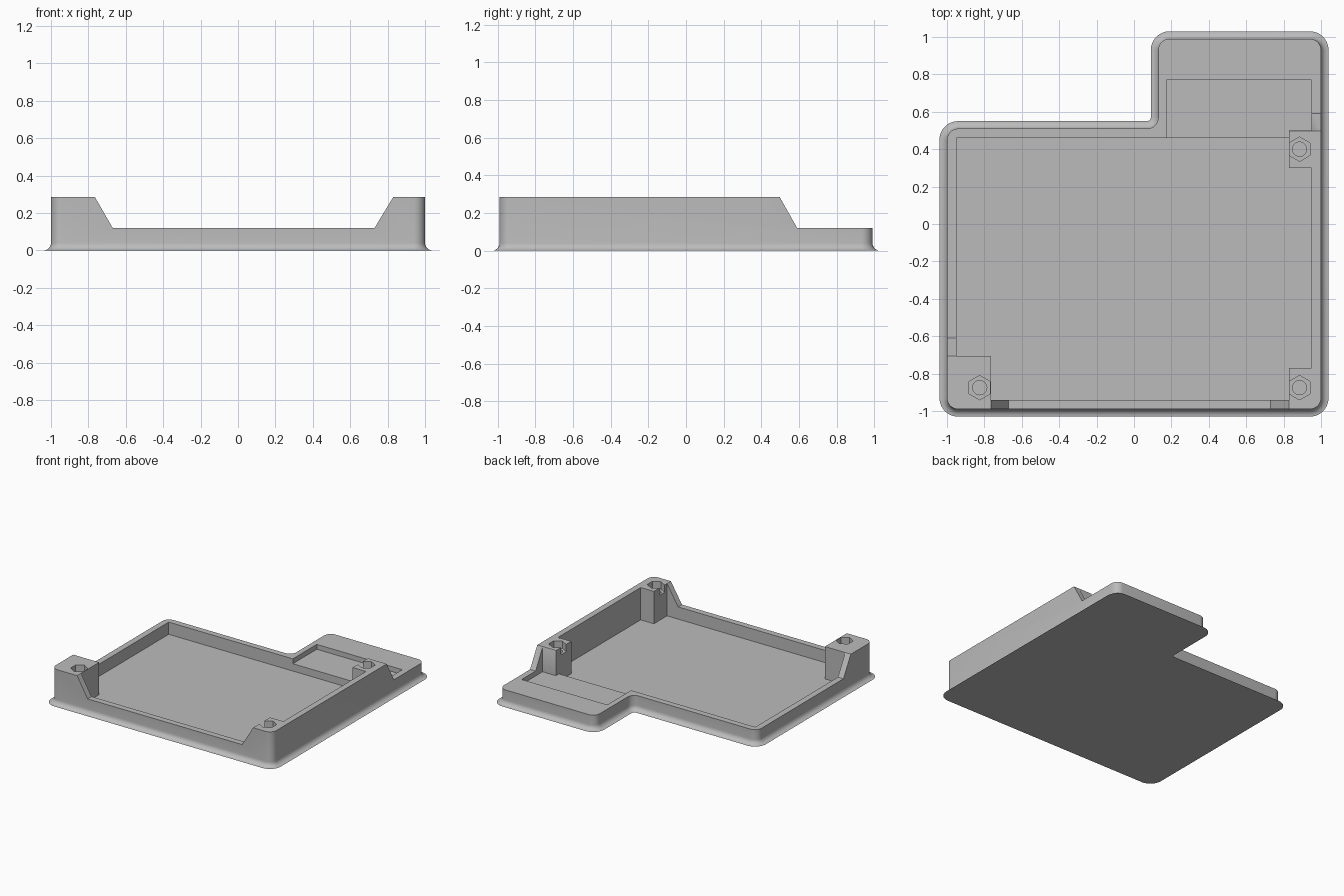
import bpy
import bmesh
from mathutils import Matrix

cube = bpy.data.objects.get("Cube")
if cube:
    bpy.data.objects.remove(cube, do_unlink=True)

TOP, RIM, FLOOR, SHELF = 0.285, 0.12, 0.02, 0.08
ABOVE = 0.5

grey = bpy.data.materials.new("light_grey")
grey.use_nodes = True
grey.diffuse_color = (0.5, 0.5, 0.5, 1)
grey.node_tree.nodes["Principled BSDF"].inputs["Base Color"].default_value = (0.5, 0.5, 0.5, 1)


def make_object(name, bm):
    bmesh.ops.recalc_face_normals(bm, faces=bm.faces)
    mesh = bpy.data.meshes.new(name)
    bm.to_mesh(mesh)
    bm.free()
    obj = bpy.data.objects.new(name, mesh)
    mesh.materials.append(grey)
    bpy.context.collection.objects.link(obj)
    return obj


def prism(points, place, start, end):
    """Extrude a 2D profile; place(a, b, t) turns it into 3D points."""
    bm = bmesh.new()
    near = [bm.verts.new(place(a, b, start)) for a, b in points]
    far = [bm.verts.new(place(a, b, end)) for a, b in points]
    bm.faces.new(near)
    bm.faces.new(far)
    for i in range(len(points)):
        j = (i + 1) % len(points)
        bm.faces.new((near[i], near[j], far[j], far[i]))
    return bm


def along_x(a, b, t):
    return (t, a, b)


def along_y(a, b, t):
    return (a, t, b)


def along_z(a, b, t):
    return (a, b, t)


# Solid body with rounded corners and a rounded bottom edge
outline = [(-1, -0.99), (1, -0.99), (1, 0.99), (0.13, 0.99), (0.13, 0.51), (-1, 0.51)]
bm = prism(outline, along_z, 0, TOP)
upright = [e for e in bm.edges if abs(e.verts[0].co.z - e.verts[1].co.z) > 0.1]
bmesh.ops.bevel(bm, geom=upright, offset=0.06, segments=8, profile=0.5,
                affect='EDGES', clamp_overlap=False)
bottom = [e for e in bm.edges if all(v.co.z < 0.001 for v in e.verts)]
bmesh.ops.bevel(bm, geom=bottom, offset=0.04, segments=6, profile=0.5,
                affect='EDGES', clamp_overlap=False)
tray = make_object("tray_body", bm)


def cut(bm):
    cutter = make_object("cutter", bm)
    cutter.hide_render = True
    mod = tray.modifiers.new("cut", 'BOOLEAN')
    mod.operation = 'DIFFERENCE'
    mod.solver = 'EXACT'
    mod.object = cutter
    bpy.context.view_layer.objects.active = tray
    bpy.ops.object.modifier_apply(modifier=mod.name)
    bpy.data.objects.remove(cutter, do_unlink=True)


def slope(low, high):
    """Ramp from the low rim to the full height, carried on above it."""
    k = (ABOVE - RIM) / (TOP - RIM)
    return [(low, RIM), (low + (high - low) * k, ABOVE)]


# Main pocket, leaving three corner posts
cut(prism([(-0.95, 0.46), (0.83, 0.46), (0.83, 0.3), (0.95, 0.3), (0.95, -0.77),
           (0.83, -0.77), (0.83, -0.94), (-0.765, -0.94), (-0.765, -0.705),
           (-0.95, -0.705)], along_z, FLOOR, ABOVE))

# Shallow pocket in the rear extension
cut(prism([(0.175, 0.42), (0.83, 0.42), (0.83, 0.5), (0.95, 0.5), (0.95, 0.77),
           (0.175, 0.77)], along_z, SHELF, ABOVE))

# Lowered front wall, lowered left and rear walls, lowered extension
cut(prism(slope(-0.67, -0.765) + slope(0.73, 0.83)[::-1], along_y, -2, -0.9))
cut(prism(slope(-0.61, -0.705) + [(2, ABOVE), (2, RIM)], along_x, -2, 0.5))
cut(prism(slope(0.59, 0.497) + [(2, ABOVE), (2, RIM)], along_x, 0.4, 2))


def drill(x, y, radius, sides, bottom_z):
    bm = bmesh.new()
    bmesh.ops.create_cone(bm, cap_ends=True, segments=sides, radius1=radius,
                          radius2=radius, depth=ABOVE - bottom_z,
                          matrix=Matrix.Translation((x, y, (ABOVE + bottom_z) / 2)))
    cut(bm)


# Hexagonal nut seats, each open to the post's inner side, with screw holes
for x, y in [(0.885, 0.4), (0.885, -0.875), (-0.825, -0.875)]:
    drill(x, y, 0.065, 6, TOP - 0.06)
    drill(x, y, 0.038, 32, 0.06)

bpy.ops.object.select_all(action='DESELECT')
tray.select_set(True)
bpy.context.view_layer.objects.active = tray
bpy.ops.object.shade_smooth_by_angle(angle=0.52)
